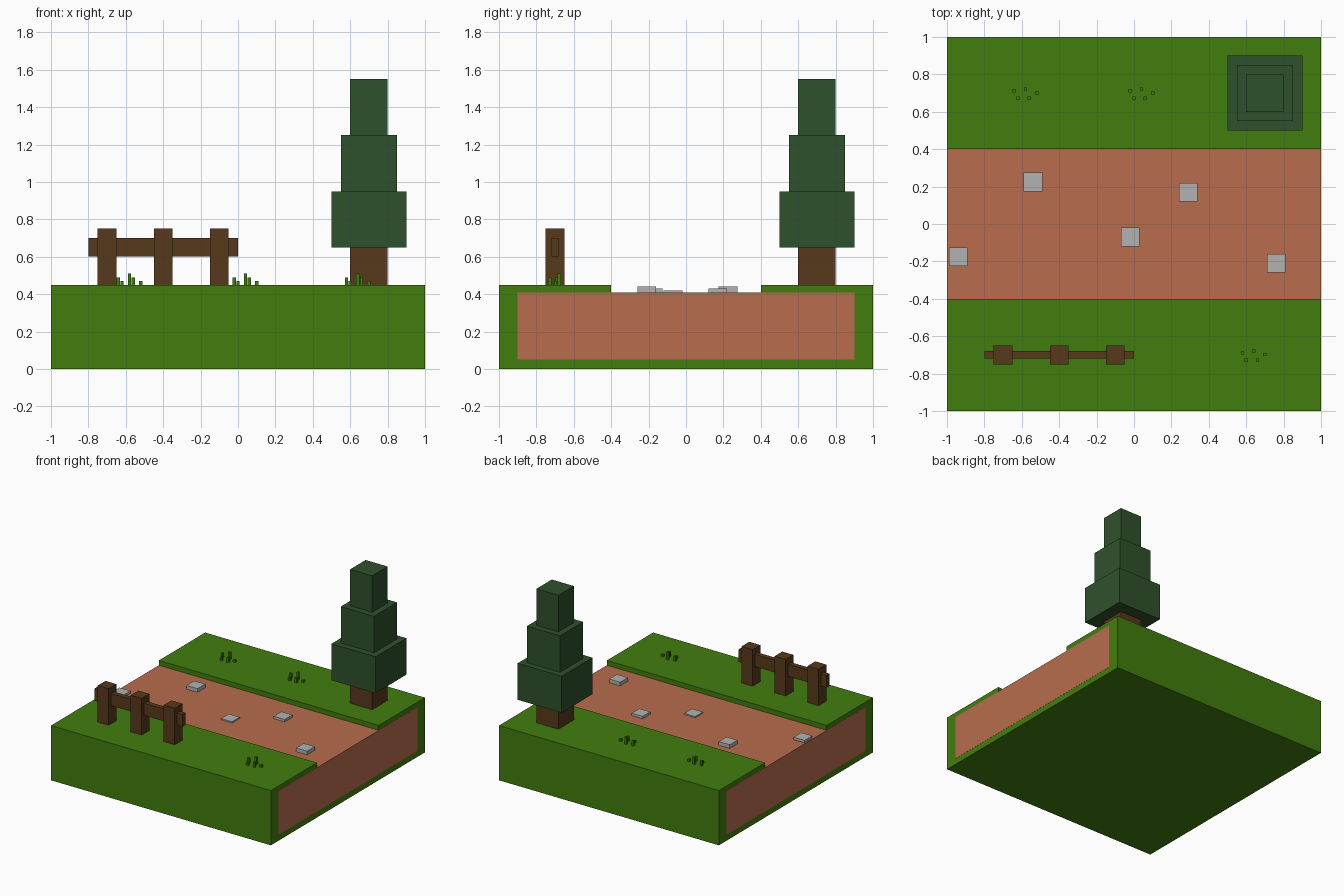
import bpy, bmesh

if "Cube" in bpy.data.objects:
    bpy.data.objects.remove(bpy.data.objects["Cube"])


def material(name, rgb):
    m = bpy.data.materials.new(name)
    m.diffuse_color = (*rgb, 1)
    m.use_nodes = True
    m.node_tree.nodes["Principled BSDF"].inputs["Base Color"].default_value = m.diffuse_color
    return m


GRASS = material("grass_green", (0.055, 0.205, 0.004))
DIRT = material("dirt_brown", (0.48, 0.155, 0.075))
WOOD = material("wood_brown", (0.095, 0.04, 0.011))
LEAF = material("leaf_green", (0.028, 0.082, 0.025))
STONE = material("stone_grey", (0.45, 0.45, 0.45))


def finish(name, bm, mat):
    bmesh.ops.recalc_face_normals(bm, faces=bm.faces)
    me = bpy.data.meshes.new(name)
    bm.to_mesh(me)
    bm.free()
    me.materials.append(mat)
    ob = bpy.data.objects.new(name, me)
    bpy.context.collection.objects.link(ob)
    return ob


def box(name, x, y, z0, z1, sx, sy, mat):
    """Box centred on x, y, reaching from z0 to z1."""
    bm = bmesh.new()
    bmesh.ops.create_cube(bm, size=1)
    bmesh.ops.scale(bm, vec=(sx, sy, z1 - z0), verts=bm.verts)
    bmesh.ops.translate(bm, vec=(x, y, (z0 + z1) / 2), verts=bm.verts)
    return finish(name, bm, mat)


TOP = 0.45    # grass level
PATH = 0.41   # path level

# Ground: profile with a sunken channel, extruded along x
profile = [(-1, 0), (1, 0), (1, TOP), (0.4, TOP), (0.4, 0.4),
           (-0.4, 0.4), (-0.4, TOP), (-1, TOP)]
bm = bmesh.new()
face = bm.faces.new([bm.verts.new((-0.999, y, z)) for y, z in profile])
ext = bmesh.ops.extrude_face_region(bm, geom=[face])
bmesh.ops.translate(bm, vec=(1.998, 0, 0),
                    verts=[v for v in ext["geom"] if isinstance(v, bmesh.types.BMVert)])
finish("grass_ground", bm, GRASS)

# Dirt core, showing as the path and at both ends
box("dirt_path", 0, 0, 0.05, PATH, 2, 1.8, DIRT)

# Stepping stones
stones = [(-0.54, 0.225, 0.44), (0.29, 0.17, 0.43), (-0.02, -0.07, 0.42),
          (-0.94, -0.175, 0.43), (0.76, -0.21, 0.44)]
for i, (x, y, top) in enumerate(stones):
    box(f"path_stone_{i + 1}", x, y, PATH - 0.01, top, 0.1, 0.1, STONE)

# Tree
box("tree_trunk", 0.7, 0.7, TOP, 0.65, 0.2, 0.2, WOOD)
for i, width in enumerate((0.4, 0.3, 0.2)):
    z = 0.65 + 0.3 * i
    box(f"tree_foliage_{i + 1}", 0.7, 0.7, z, z + 0.3, width, width, LEAF)

# Fence
for i, x in enumerate((-0.7, -0.4, -0.1)):
    box(f"fence_post_{i + 1}", x, -0.7, TOP, 0.75, 0.1, 0.1, WOOD)
box("fence_rail", -0.4, -0.7, 0.6, 0.7, 0.8, 0.04, WOOD)

# Grass tufts: five blades each (offset x, offset y, height)
blades = [(-0.06, 0.01, 0.04), (-0.04, -0.03, 0.02), (0, 0.02, 0.06),
          (0.02, -0.03, 0.04), (0.06, 0, 0.02)]
for t, (cx, cy) in enumerate([(-0.58, 0.702), (0.04, 0.702), (0.64, -0.698)]):
    for b, (dx, dy, h) in enumerate(blades):
        box(f"grass_blade_{t + 1}_{b + 1}", cx + dx, cy + dy, TOP, TOP + h,
            0.018, 0.018, GRASS)
